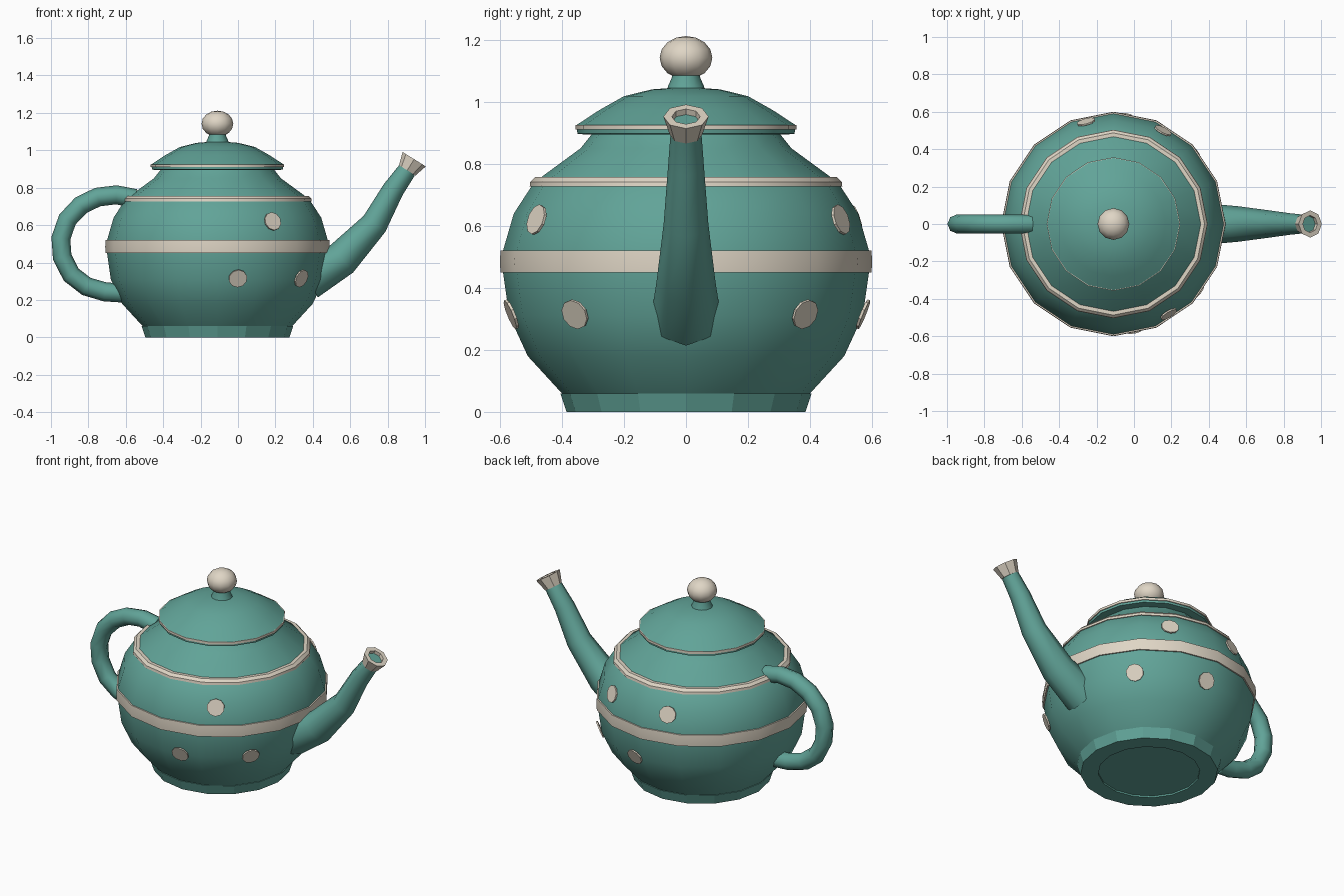
import bpy, bmesh, math
from mathutils import Vector, Matrix

old = bpy.data.objects.get("Cube")
if old:
    bpy.data.objects.remove(old, do_unlink=True)

CX = -0.11  # axis of the pot


def material(name, rgb):
    m = bpy.data.materials.new(name)
    m.use_nodes = True
    m.diffuse_color = (*rgb, 1)
    bsdf = m.node_tree.nodes["Principled BSDF"]
    bsdf.inputs["Base Color"].default_value = (*rgb, 1)
    bsdf.inputs["Roughness"].default_value = 0.6
    return m


TEAL = material("teal glaze", (0.12, 0.37, 0.315))
CREAM = material("cream glaze", (0.74, 0.67, 0.56))


def finish(bm, name, mat, angle=30):
    """Turn a bmesh into an object; angle 0 keeps it flat shaded."""
    bmesh.ops.remove_doubles(bm, verts=bm.verts, dist=1e-5)
    bmesh.ops.recalc_face_normals(bm, faces=bm.faces)
    me = bpy.data.meshes.new(name)
    bm.to_mesh(me)
    bm.free()
    me.materials.append(mat)
    ob = bpy.data.objects.new(name, me)
    bpy.context.collection.objects.link(ob)
    if angle:
        bpy.ops.object.select_all(action='DESELECT')
        ob.select_set(True)
        bpy.context.view_layer.objects.active = ob
        bpy.ops.object.shade_smooth_by_angle(angle=math.radians(angle))
    return ob


def skin(bm, rings, closed=False):
    """Join equal vertex rings with quads."""
    pairs = list(zip(rings, rings[1:]))
    if closed:
        pairs.append((rings[-1], rings[0]))
    for a, b in pairs:
        n = len(a)
        for i in range(n):
            j = (i + 1) % n
            bm.faces.new((a[i], a[j], b[j], b[i]))


def lathe(name, profile, mat, sides=16, angle=30, closed=False):
    """Revolve (radius, height) points; open profiles are capped."""
    bm = bmesh.new()
    rings = []
    for r, z in profile:
        ts = [math.tau * i / sides for i in range(sides)]
        rings.append([bm.verts.new((CX + r * math.cos(t), r * math.sin(t), z)) for t in ts])
    skin(bm, rings, closed)
    if not closed:
        bm.faces.new(rings[0])
        bm.faces.new(rings[-1])
    return finish(bm, name, mat, angle)


def tube(name, path, mat, sides=8, angle=50, closed=False, axis=None):
    """Sweep a polygon along (x, z, radius) points in the plane y = 0."""
    bm = bmesh.new()
    pts = [Vector((x, 0, z)) for x, z, r in path]
    rings = []
    for k, p in enumerate(pts):
        d = axis or (pts[min(k + 1, len(pts) - 1)] - pts[max(k - 1, 0)]).normalized()
        side = Vector((0, 1, 0))
        up = d.cross(side)
        r = path[k][2]
        ts = [math.tau * i / sides for i in range(sides)]
        rings.append([bm.verts.new(p + r * (side * math.cos(t) + up * math.sin(t))) for t in ts])
    skin(bm, rings, closed)
    if not closed:
        bm.faces.new(rings[0])
        bm.faces.new(rings[-1])
    return finish(bm, name, mat, angle)


# Body and foot
lathe("body", [(0.40, 0.06), (0.51, 0.18), (0.57, 0.31), (0.59, 0.45), (0.59, 0.52),
               (0.555, 0.64), (0.49, 0.74), (0.34, 0.85), (0.30, 0.90)], TEAL)
lathe("foot", [(0.285, 0.01), (0.285, 0), (0.385, 0), (0.405, 0.06)], TEAL, angle=0)

# Raised bands
lathe("middle_band", [(0.57, 0.45), (0.598, 0.45), (0.60, 0.485), (0.598, 0.52), (0.57, 0.52)],
      CREAM, closed=True)
lathe("shoulder_band", [(0.47, 0.725), (0.504, 0.727), (0.502, 0.742), (0.487, 0.757), (0.46, 0.757)],
      CREAM, closed=True)

# Lid with trim, stem and knob
lathe("lid", [(0.33, 0.895), (0.35, 0.897), (0.353, 0.925), (0.28, 0.973), (0.20, 1.018),
              (0.11, 1.04), (0.03, 1.046)], TEAL)
lathe("lid_trim", [(0.34, 0.91), (0.357, 0.91), (0.357, 0.925), (0.34, 0.925)],
      CREAM, closed=True)
lathe("knob_stem", [(0.062, 1.03), (0.058, 1.05), (0.045, 1.08), (0.045, 1.1)], TEAL, sides=12)
knob = bmesh.new()
bmesh.ops.create_uvsphere(knob, u_segments=12, v_segments=8, radius=1,
                          matrix=Matrix.Translation((CX, 0, 1.142)) @ Matrix.Diagonal((0.085, 0.085, 0.07, 1)))
finish(knob, "knob", CREAM, 60)

# Handle
handle_path = [(-0.55, 0.742), (-0.65, 0.762), (-0.75, 0.75), (-0.84, 0.706), (-0.912, 0.63),
               (-0.947, 0.53), (-0.94, 0.43), (-0.892, 0.335), (-0.81, 0.272), (-0.71, 0.243),
               (-0.60, 0.236)]
tube("handle", [(x, z, 0.051) for x, z in handle_path], TEAL)

# Spout, with a flared rim around a sunken mouth
tube("spout", [(0.37, 0.31, 0.112), (0.555, 0.42, 0.095), (0.73, 0.607, 0.072),
               (0.83, 0.79, 0.058), (0.905, 0.895, 0.05)], TEAL)
aim = Vector((0.53, 0, 0.85)).normalized()
lip = Vector((0.905, 0, 0.893))


def along(distance, radius):
    p = lip + aim * distance
    return (p.x, p.z, radius)


tube("spout_rim", [along(0, 0.052), along(0.07, 0.073), along(0.07, 0.046), along(0, 0.04)],
     CREAM, closed=True, axis=aim, angle=30)
tube("spout_mouth", [along(0.04, 0.046), along(0.05, 0.046)], TEAL, axis=aim, angle=0)


# Painted spots: (azimuth, height, radius on the pot, tilt)
def spot(index, azimuth, z, r, tilt):
    a, t = math.radians(azimuth), math.radians(tilt)
    normal = Vector((math.cos(a) * math.cos(t), math.sin(a) * math.cos(t), math.sin(t)))
    place = Matrix.Translation((CX + r * math.cos(a), r * math.sin(a), z))
    turn = normal.to_track_quat('Z', 'Y').to_matrix().to_4x4()
    bm = bmesh.new()
    bmesh.ops.create_cone(bm, cap_ends=True, segments=10, radius1=0.05, radius2=0.05,
                          depth=0.009, matrix=place @ turn)
    finish(bm, f"spot_{index}", CREAM, 0)


upper = [(az, 0.62, 0.565, 17) for az in (-58.5, 62, 105)]
lower = [(az, 0.315, 0.574, -22) for az in (-79, -38.6, 42, 84)]
for i, s in enumerate(upper + lower):
    spot(i + 1, *s)
